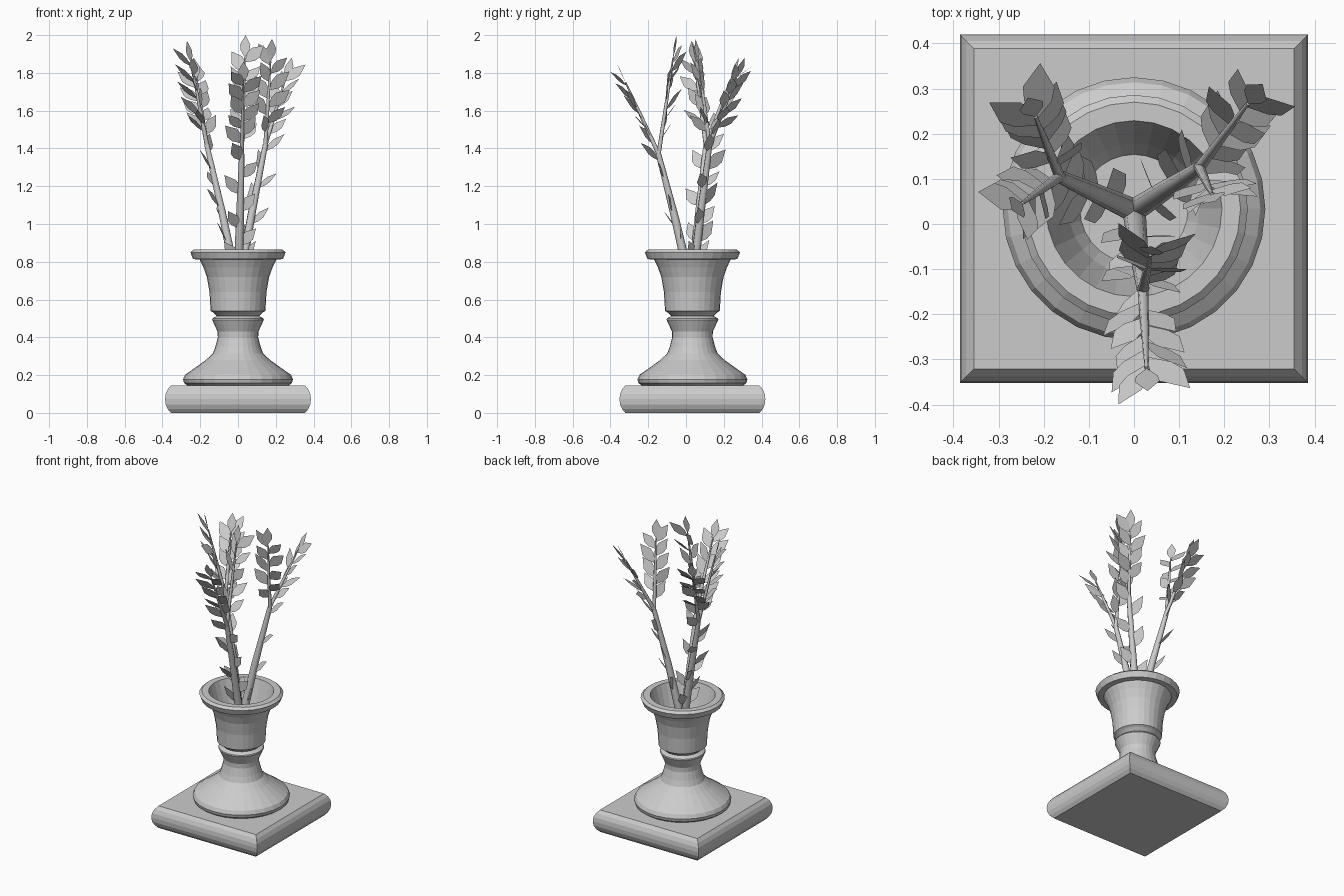
import bpy, bmesh, math, random
from mathutils import Vector

random.seed(4)
cube = bpy.data.objects.get("Cube")
if cube:
    bpy.data.objects.remove(cube, do_unlink=True)

# One stone-grey colour for everything
grey = bpy.data.materials.new("plain_grey")
grey.use_nodes = True
colour = (0.6, 0.6, 0.6, 1)
grey.diffuse_color = colour
grey.node_tree.nodes["Principled BSDF"].inputs["Base Color"].default_value = colour

CENTRE = Vector((0, 0.034, 0))
UP = Vector((0, 0, 1))


def add_mesh(name, bm):
    mesh = bpy.data.meshes.new(name)
    bm.to_mesh(mesh)
    bm.free()
    mesh.materials.append(grey)
    obj = bpy.data.objects.new(name, mesh)
    bpy.context.collection.objects.link(obj)


def lathe(name, profile, sides, turn=0.0):
    """Closed solid from (radius, height) rings."""
    bm = bmesh.new()
    rings = []
    for r, z in profile:
        angles = [turn + math.tau * i / sides for i in range(sides)]
        rings.append([bm.verts.new(CENTRE + Vector((r * math.cos(a), r * math.sin(a), z)))
                      for a in angles])
    for low, high in zip(rings, rings[1:]):
        for i in range(sides):
            j = (i + 1) % sides
            bm.faces.new((low[i], low[j], high[j], high[i]))
    bm.faces.new(rings[0][::-1])
    bm.faces.new(rings[-1])
    add_mesh(name, bm)


# Square plinth with a rounded edge
edge = [(0.355, 0), (0.372, 0.02), (0.383, 0.045), (0.386, 0.073),
        (0.383, 0.1), (0.372, 0.125), (0.355, 0.145)]
lathe("plinth", [(r * math.sqrt(2), z) for r, z in edge], 4, math.pi / 4)

# Turned urn: foot, waist, groove, bowl, lip and hollow
lathe("urn", [
    (0.268, 0.145), (0.286, 0.158), (0.291, 0.178), (0.28, 0.202), (0.23, 0.237),
    (0.17, 0.28), (0.133, 0.315), (0.12, 0.35), (0.107, 0.4), (0.108, 0.43),
    (0.137, 0.493), (0.135, 0.5), (0.112, 0.513), (0.132, 0.532), (0.145, 0.54),
    (0.151, 0.64), (0.165, 0.72), (0.183, 0.77), (0.203, 0.812),
    (0.238, 0.814), (0.252, 0.85), (0.236, 0.864), (0.195, 0.864),
    (0.17, 0.78), (0.145, 0.7), (0.12, 0.65)], 28)


def add_leaf(bm, base, direction, normal, length):
    """Flat pointed leaf growing from base."""
    direction = direction.normalized()
    side = direction.cross(normal).normalized()
    outline = [(0, 0), (0.33, 0.2), (0.58, 0.23), (1, 0), (0.58, -0.23), (0.33, -0.2)]
    bm.faces.new([bm.verts.new(base + direction * (u * length) + side * (v * length))
                  for u, v in outline])


def add_stem(name, points, radii):
    """Tapering round stem."""
    curve = bpy.data.curves.new(name, "CURVE")
    curve.dimensions = "3D"
    curve.bevel_depth = 1
    curve.bevel_resolution = 2
    curve.use_fill_caps = True
    spline = curve.splines.new("POLY")
    spline.points.add(len(points) - 1)
    for p, co, r in zip(spline.points, points, radii):
        p.co = (*co, 1)
        p.radius = r
    temp = bpy.data.objects.new(name + "_path", curve)
    bpy.context.collection.objects.link(temp)
    bpy.context.view_layer.update()
    mesh = bpy.data.meshes.new_from_object(temp.evaluated_get(bpy.context.evaluated_depsgraph_get()))
    bpy.data.objects.remove(temp, do_unlink=True)
    mesh.name = name
    mesh.materials.clear()
    mesh.materials.append(grey)
    bpy.context.collection.objects.link(bpy.data.objects.new(name, mesh))


def leaf_row(bm, start, end, count, first, last, size):
    """Alternate leaves left and right, fanned towards the way the run leans."""
    along = (end - start).normalized()
    heading = Vector((along.x, along.y, 0)).normalized()
    lateral = UP.cross(heading)
    for i in range(count):
        t = first + (last - first) * i / (count - 1)
        sign = 1 if i % 2 else -1
        lean = random.uniform(-0.1, 0.65)
        direction = along * 0.75 + lateral * (sign * random.uniform(0.4, 0.75)) + heading * lean
        normal = along.cross(lateral) + lateral * random.uniform(-0.4, 0.4)
        add_leaf(bm, start.lerp(end, t), direction, normal, size * random.uniform(0.9, 1.1))


# Three forked branches: fork point, then the two leaf tips
root = Vector((0, 0.03, 0.65))
branches = {
    "left_branch": ((0.145, 0.125, 1.42), (0.285, 0.31, 1.88), (0.18, 0.05, 1.98)),
    "right_branch": ((-0.165, 0.105, 1.42), (-0.235, 0.28, 1.88), (-0.27, 0.03, 1.97)),
    "front_branch": ((0.02, -0.145, 1.37), (0.03, -0.37, 1.86), (0.04, -0.05, 2.0)),
}
for name, (fork, *tips) in branches.items():
    fork = Vector(fork)
    leaves = bmesh.new()
    bend = root.lerp(fork, 0.5) + Vector((0, 0, 0.02))
    add_stem(name + "_stem", [root, bend, fork], [0.026, 0.021, 0.014])
    leaf_row(leaves, root, fork, 7, 0.2, 0.95, 0.14)
    for label, tip in zip(("outer", "inner"), tips):
        tip = Vector(tip)
        end = tip + (fork - tip).normalized() * 0.12
        add_stem(f"{name}_{label}_twig", [fork, fork.lerp(end, 0.5), end],
                 [0.012, 0.009, 0.004])
        leaf_row(leaves, fork, end, 9, 0.15, 0.95, 0.14)
        twig = tip - end
        add_leaf(leaves, end, twig, Vector((twig.x, twig.y, 0)), 0.12)
    add_mesh(name + "_leaves", leaves)
